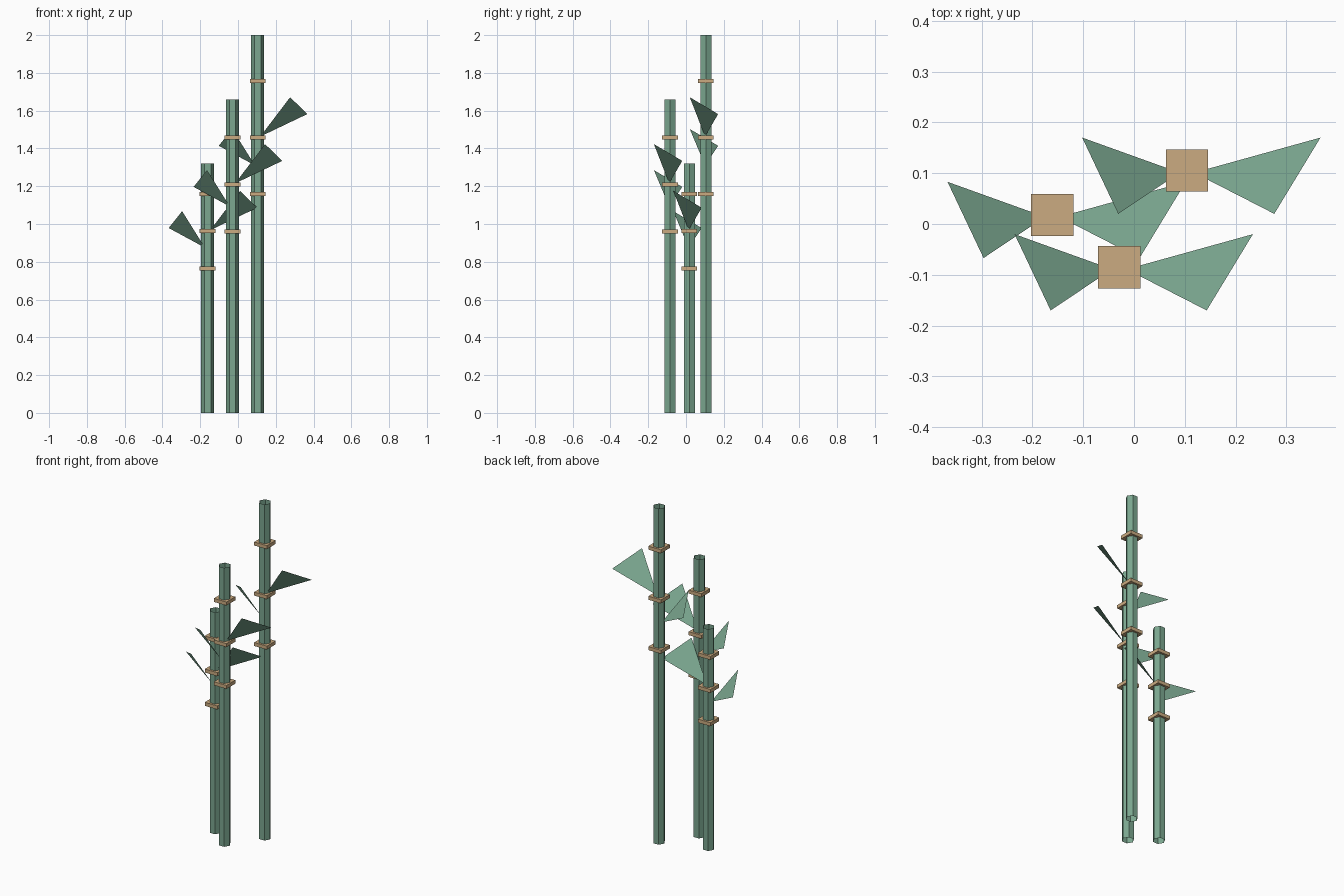
import bpy
import math

if "Cube" in bpy.data.objects:
    bpy.data.objects.remove(bpy.data.objects["Cube"])


def material(name, color):
    m = bpy.data.materials.new(name)
    m.diffuse_color = (*color, 1)
    m.use_nodes = True
    m.node_tree.nodes["Principled BSDF"].inputs["Base Color"].default_value = m.diffuse_color
    return m


GREEN = material("bamboo green", (0.20, 0.39, 0.28))
TAN = material("node tan", (0.60, 0.41, 0.22))


def add_mesh(name, verts, faces, mat):
    mesh = bpy.data.meshes.new(name)
    mesh.from_pydata(verts, [], faces)
    mesh.materials.append(mat)
    obj = bpy.data.objects.new(name, mesh)
    bpy.context.collection.objects.link(obj)
    return obj


def add_stalk(name, x, y, height, radius=0.034, sides=6):
    # open-ended hexagonal tube with corners facing left and right
    ring = [(x + radius * math.cos(math.tau * i / sides),
             y + radius * math.sin(math.tau * i / sides)) for i in range(sides)]
    verts = [(px, py, z) for z in (0, height) for px, py in ring]
    faces = [(i, (i + 1) % sides, sides + (i + 1) % sides, sides + i)
             for i in range(sides)]
    add_mesh(name, verts, faces, GREEN)


def add_node(name, x, y, z):
    # flat square collar
    bpy.ops.mesh.primitive_cube_add(size=1, location=(x, y, z))
    obj = bpy.context.object
    obj.name = name
    obj.scale = (0.083, 0.083, 0.021)
    obj.data.materials.append(TAN)


def add_leaf(name, x, y, z, offsets):
    # single triangle with its narrow end in the stalk
    verts = [(x + a, y + b, z + c) for a, b, c in offsets]
    add_mesh(name, verts, [(0, 1, 2)], GREEN)


RIGHT_LEAF = [(0.014, -0.004, 0.005), (0.172, -0.085, 0.213), (0.263, 0.065, 0.124)]
LEFT_LEAF = [(-0.014, -0.004, 0.0), (-0.206, 0.065, 0.104), (-0.135, -0.085, 0.193)]

# three stalks: label, x, y, height
for label, x, y, h in (("tall", 0.104, 0.105, 2.0),
                       ("middle", -0.029, -0.085, 1.66),
                       ("short", -0.161, 0.018, 1.32)):
    add_stalk(label + "_stalk", x, y, h)
    for i, f in enumerate((0.579, 0.729, 0.878)):
        add_node(f"{label}_node_{i + 1}", x, y, h * f)
    add_leaf(label + "_right_leaf", x, y, h * 0.729, RIGHT_LEAF)
    add_leaf(label + "_left_leaf", x, y, h * 0.64 + 0.03, LEFT_LEAF)
